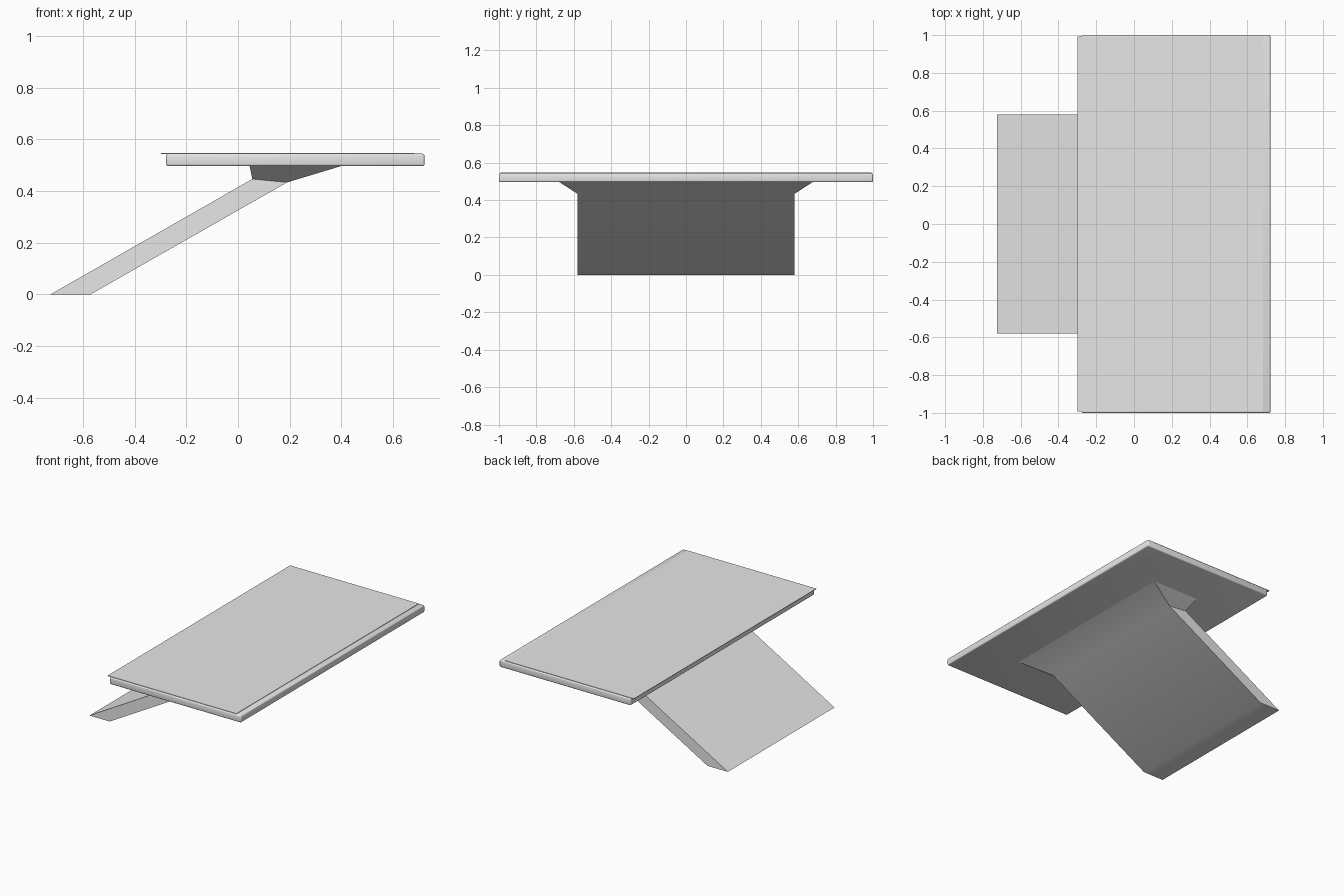
import bpy
import bmesh
import math

cube = bpy.data.objects.get("Cube")
if cube:
    bpy.data.objects.remove(cube, do_unlink=True)

# One plain grey for everything
grey = bpy.data.materials.new("light_grey")
grey.use_nodes = True
grey.diffuse_color = (0.8, 0.8, 0.8, 1)
grey.node_tree.nodes["Principled BSDF"].inputs["Base Color"].default_value = (0.8, 0.8, 0.8, 1)


def add_object(name, bm):
    bmesh.ops.recalc_face_normals(bm, faces=bm.faces)
    mesh = bpy.data.meshes.new(name)
    bm.to_mesh(mesh)
    bm.free()
    mesh.materials.append(grey)
    obj = bpy.data.objects.new(name, mesh)
    bpy.context.collection.objects.link(obj)
    bpy.ops.object.select_all(action="DESELECT")
    obj.select_set(True)
    bpy.context.view_layer.objects.active = obj
    bpy.ops.object.shade_smooth_by_angle(angle=math.radians(30))
    return obj


def add_box(name, x, y, z, bevel=0):
    bm = bmesh.new()
    bmesh.ops.create_cube(bm, size=1)
    for v in bm.verts:
        v.co = [lo + (c + 0.5) * (hi - lo) for c, (lo, hi) in zip(v.co, (x, y, z))]
    if bevel:
        bmesh.ops.bevel(bm, geom=bm.edges[:], offset=bevel, segments=3,
                        profile=0.5, affect="EDGES")
    return add_object(name, bm)


# Slab with softly rounded edges
add_box("top_slab", (-0.278, 0.722), (-1, 1), (0.496, 0.544), 0.008)

# Thin sheet on the slab, overhanging at the rear
add_box("top_sheet", (-0.298, 0.682), (-0.992, 0.992), (0.543, 0.547))

# Slanted leg whose upper end flares out under the slab
rings = [
    (-0.725, 0.0, -0.57, 0.0, 0.58),      # foot: x, z, x, z, half width
    (0.055, 0.446, 0.19, 0.433, 0.58),    # neck
    (0.045, 0.498, 0.405, 0.498, 0.68),   # flared head
]
bm = bmesh.new()
loops = []
for x0, z0, x1, z1, w in rings:
    corners = [(x0, -w, z0), (x1, -w, z1), (x1, w, z1), (x0, w, z0)]
    loops.append([bm.verts.new(c) for c in corners])
for lower, upper in zip(loops, loops[1:]):
    for i in range(4):
        j = (i + 1) % 4
        bm.faces.new((lower[i], lower[j], upper[j], upper[i]))
bm.faces.new(loops[0])
bm.faces.new(loops[-1])
add_object("slanted_leg", bm)
